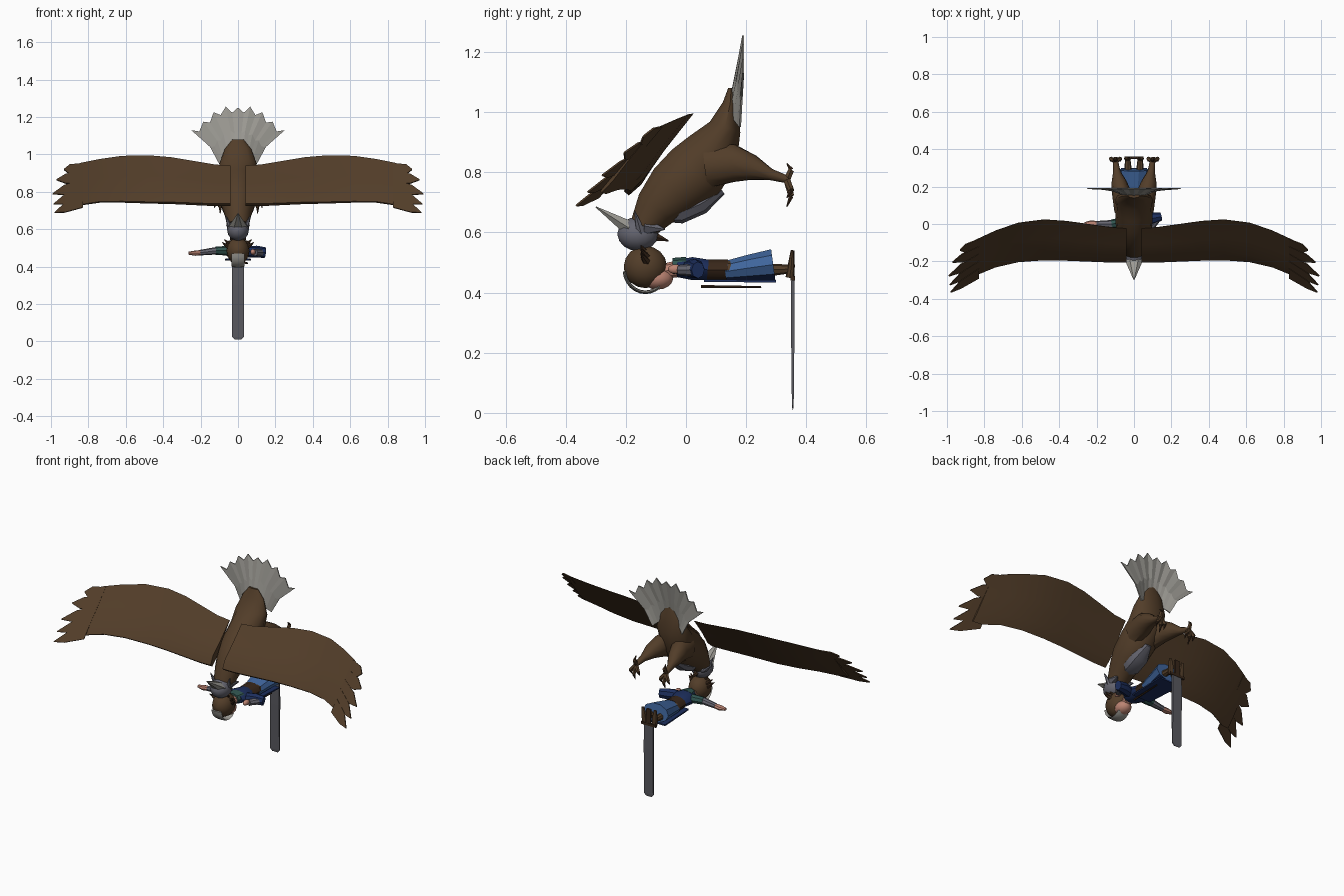
import bpy, bmesh, math
from mathutils import Vector

if "Cube" in bpy.data.objects:
    bpy.data.objects.remove(bpy.data.objects["Cube"])


def material(name, *rgb):
    m = bpy.data.materials.new(name)
    m.use_nodes = True
    m.diffuse_color = (*rgb, 1)
    m.node_tree.nodes["Principled BSDF"].inputs["Base Color"].default_value = (*rgb, 1)
    return m


brown = material("feather brown", .085, .047, .022)
dark = material("dark brown", .04, .02, .01)
pale = material("tail grey", .34, .33, .3)
slate = material("head grey", .13, .13, .16)
steel = material("steel", .1, .1, .115)
blue = material("cloth blue", .05, .13, .33)
navy = material("navy cloth", .012, .028, .11)
skin = material("skin", .5, .23, .17)
teal = material("teal cloth", .03, .09, .08)


def build(name, verts, faces, mats, thick=0, smooth=True):
    bm = bmesh.new()
    vs = [bm.verts.new(v) for v in verts]
    for f in faces:
        bm.faces.new([vs[i] for i in f])
    bmesh.ops.recalc_face_normals(bm, faces=bm.faces)
    me = bpy.data.meshes.new(name)
    bm.to_mesh(me)
    bm.free()
    for m in mats if isinstance(mats, list) else [mats]:
        me.materials.append(m)
    ob = bpy.data.objects.new(name, me)
    bpy.context.collection.objects.link(ob)
    if thick:
        mod = ob.modifiers.new("thickness", "SOLIDIFY")
        mod.thickness, mod.offset = thick, 0
    if smooth:
        bpy.ops.object.select_all(action='DESELECT')
        ob.select_set(True)
        bpy.context.view_layer.objects.active = ob
        bpy.ops.object.shade_smooth_by_angle(angle=math.radians(40))
    return ob


def strip_faces(rows, n, closed):
    return [(r * n + i, r * n + (i + 1) % n, (r + 1) * n + (i + 1) % n, (r + 1) * n + i)
            for r in range(rows - 1) for i in range(n if closed else n - 1)]


def loft(name, stations, mat, sides=12, smooth=True):
    """Stations are (x, y, z, half width, half depth) along a path."""
    pts = [Vector(s[:3]) for s in stations]
    verts = []
    for k, s in enumerate(stations):
        t = (pts[min(k + 1, len(pts) - 1)] - pts[max(k - 1, 0)]).normalized()
        ref = Vector((1, 0, 0)) if abs(t.x) < .75 else Vector((0, 1, 0))
        u = (ref - t * ref.dot(t)).normalized()
        w = t.cross(u)
        for i in range(sides):
            a = math.tau * i / sides
            verts.append(pts[k] + u * s[3] * math.cos(a) + w * s[4] * math.sin(a))
    faces = strip_faces(len(stations), sides, True)
    faces += [tuple(range(sides)), tuple(range(len(verts) - sides, len(verts)))]
    return build(name, verts, faces, mat, smooth=smooth)


def ball(name, c, r, mat):
    st = [(c[0], c[1] - r[1] * math.cos(a), c[2], r[0] * math.sin(a), r[2] * math.sin(a))
          for a in [.06 + (math.pi - .12) * i / 8 for i in range(9)]]
    return loft(name, st, mat, 14)


def spike(name, a, b, r, mat, depth=None):
    d = depth or r
    return loft(name, [(*a, r, d), (*b, .002, .002)], mat, 6, False)


def box(name, lo, hi, mat):
    v = [(x, y, z) for x in (lo[0], hi[0]) for y in (lo[1], hi[1]) for z in (lo[2], hi[2])]
    f = [(0, 1, 3, 2), (4, 5, 7, 6), (0, 1, 5, 4), (2, 3, 7, 6), (0, 2, 6, 4), (1, 3, 7, 5)]
    return build(name, v, f, mat, smooth=False)


# Bird body, rump to neck
loft("bird_body", [(0, .15, 1.08, .03, .01), (0, .147, 1.03, .07, .025), (0, .13, .95, .1, .055),
                   (0, .09, .87, .095, .095), (0, .03, .8, .1, .11), (0, -.04, .74, .095, .1),
                   (0, -.1, .68, .072, .075), (0, -.14, .62, .058, .05)], brown, 14)
loft("chest_patch", [(0, -.07, .665, .03, .03), (0, -.02, .665, .055, .036),
                     (0, .05, .695, .055, .035), (0, .12, .74, .02, .015)], slate, 8)

# Bird head, crest and beak
ball("bird_head", (0, -.16, .595), (.058, .068, .058), slate)
spike("crest", (0, -.19, .615), (0, -.3, .685), .05, pale, .028)
spike("beak", (0, -.1, .585), (0, -.058, .572), .016, dark)
for s in (-1, 1):
    spike("cheek_feather", (s * .04, -.15, .6), (s * .065, -.17, .67), .018, slate)
    spike("neck_feather", (s * .035, -.13, .62), (s * .055, -.07, .61), .03, slate)


# Wings swept back from the raised trailing edge to the leading edge
def wing_y(x, z):
    return .02 + (z - .99) * .84 - .12 * (max(0, abs(x) - .5) / .48) ** 1.5


SECTIONS = [(.04, .94, .73), (.12, .945, .73), (.24, .965, .735), (.36, .985, .74), (.48, .995, .742),
            (.62, .992, .746), (.74, .975, .745), (.84, .955, .73), (.89, .94, .735)]
PROFILE = [(0, .05), (.45, .45), (.8, 1), (1, .45), (1, -.45), (.8, -.8), (.45, -.3), (0, -.05)]
PRIMARIES = [(.93, .93, .92), (.96, .97, .865), (.985, .99, .79), (.97, .985, .735), (.96, .98, .69)]
for s, side in ((1, "left"), (-1, "right")):
    verts = []
    for x, top, low in SECTIONS:
        th = .008 + .017 * (1 - x / .9)
        for t, o in PROFILE:
            z = top + (low - top) * t
            verts.append((s * x, wing_y(x, z) - .77 * o * th, z + .64 * o * th))
    n = len(PROFILE)
    faces = strip_faces(len(SECTIONS), n, True)
    faces += [tuple(range(n)), tuple(range(len(verts) - n, len(verts)))]
    build(side + "_wing", verts, faces, brown)
    for i, (mid, tip, tz) in enumerate(PRIMARIES):
        bz = .92 - i * .043
        rows = [(.83, bz, .032), (.5 * (.83 + tip) + .02, .45 * bz + .55 * tz, .026), (tip, tz, .002)]
        fv = [(s * x, wing_y(x, z + d) - .003 * i, z + d) for x, z, h in rows for d in (-h, h)]
        build(side + "_primary", fv, strip_faces(3, 2, False), brown, .006, False)

# Tail fan with notched tips
TIPS = [(0, 1.25), (.065, 1.255), (.13, 1.225), (.185, 1.175), (.25, 1.13)]
half = []
for k, (x, z) in enumerate(TIPS):
    half.append((x, z))
    if k < 4:
        nx, nz = TIPS[k + 1]
        half.append(((x + nx) / 2 * .95, (z + nz) / 2 - .03))
edge = [(-x, z) for x, z in half[:0:-1]] + half
verts = []
for f in (0, .5, 1):
    for k, (x, z) in enumerate(edge):
        u = (k - 8) / 8
        bx, bz = u * .1, 1.0 - .05 * u * u
        by = .14 + .04 * u * u
        pinch = 1 - .15 * math.sin(math.pi * f)
        verts.append(((bx + (x - bx) * f) * pinch, by + (.19 - by) * f, bz + (z - bz) * f))
build("tail_fan", verts, strip_faces(3, len(edge), False), pale, .006, False)

# Bird legs and talons
for s, side in ((1, "left"), (-1, "right")):
    loft(side + "_bird_leg", [(s * .05, .07, .82, .055, .075), (s * .065, .16, .83, .052, .065),
                              (s * .08, .22, .815, .042, .044), (s * .092, .28, .793, .02, .02),
                              (s * .1, .34, .775, .014, .013)], brown, 10)
    for dx, dz in ((0, .055), (-.025, -.06), (.005, -.09), (.028, -.06)):
        knee = (s * .1 + dx, .35, .775 + dz * .6)
        loft("toe", [(s * .1, .335, .775, .013, .013), (*knee, .011, .011)], brown, 6)
        spike("talon", knee, (s * .1 + dx, .335, .775 + dz), .009, dark)

# Rider head
ball("rider_hair", (0, -.135, .485), (.062, .072, .072), brown)
ball("rider_face", (0, -.095, .447), (.045, .052, .038), skin)
for i in range(7):
    a = math.pi * (i / 6)
    c, d = math.cos(a), math.sin(a)
    spike("hair_lock", (.045 * c, -.13, .5 + .03 * d), (.085 * c, -.15, .53 + .03 * d), .016, dark)
rim = [Vector((0, -.135 - .07 * math.cos(a), .478 - .077 * math.sin(a)))
       for a in [.1 + 2.2 * i / 9 for i in range(10)]]
loft("head_band", [(*p, .035, .006) for p in rim], pale, 8)

# Rider torso, belt and flared coat
loft("neck", [(0, -.08, .47, .025, .025), (0, -.02, .48, .03, .028)], skin, 8)
loft("collar", [(0, -.045, .485, .035, .03), (0, .0, .485, .055, .034)], teal, 8)
loft("torso", [(0, -.03, .48, .05, .03), (0, .02, .48, .068, .04), (0, .08, .475, .05, .035)], navy, 10)
loft("belt", [(0, .07, .475, .052, .036), (0, .14, .475, .055, .037)], dark, 10)
coat = loft("coat_skirt", [(0, .13, .47, .055, .036), (0, .21, .482, .068, .046),
                           (0, .29, .493, .085, .054)], [blue, navy], 10, False)
for p in coat.data.polygons:
    p.material_index = int(p.center.z < .45)
build("coat_tail", [(-.06, .06, .44), (.06, .06, .44), (-.07, .3, .437), (.07, .3, .437)],
      [(0, 1, 3, 2)], navy, .008, False)
loft("scabbard", [(.04, .05, .42, .006, .006), (.05, .25, .418, .004, .004)], dark, 6)

# Rider arms: right reaches out, left bends toward the head
loft("right_sleeve", [(-.05, .01, .485, .028, .026), (-.12, .0, .485, .024, .022)], teal, 8)
loft("right_bracer", [(-.115, .0, .485, .022, .02), (-.2, .0, .475, .016, .015)], slate, 8)
loft("right_hand", [(-.195, .0, .475, .015, .014), (-.23, .0, .472, .02, .014),
                    (-.265, .0, .472, .01, .008)], skin, 8)
loft("left_upper_arm", [(.05, .015, .48, .03, .03), (.1, .03, .48, .032, .032),
                        (.145, .04, .475, .022, .028)], navy, 8)
loft("left_forearm", [(.13, .04, .475, .022, .022), (.09, -.02, .475, .018, .018)], slate, 8)
ball("left_hand", (.08, -.035, .478), (.014, .025, .016), skin)

# Rider legs and boots
for s, side in ((1, "left"), (-1, "right")):
    loft(side + "_rider_leg", [(s * .028, .14, .475, .028, .03), (s * .032, .27, .475, .022, .022),
                               (s * .033, .34, .478, .015, .015)], brown, 8)
    loft(side + "_boot", [(s * .033, .345, .45, .016, .014), (s * .036, .35, .49, .018, .012),
                          (s * .042, .353, .54, .01, .005)], brown, 8)

# Long hanging blade with its grip
loft("blade", [(0, .355, .012, .018, .002), (0, .355, .03, .031, .003), (0, .355, .25, .031, .006),
               (0, .355, .45, .031, .006)], steel, 4, False).hide_render = True
bpy.data.objects.remove(bpy.data.objects["blade"])
blade_rows = [(.01, .018, .001), (.025, .031, .003), (.3, .031, .006), (.45, .031, .005)]
bv = [(x * w, .355 + y * d, z) for z, w, d in blade_rows for x, y in ((-1, -1), (1, -1), (1, 1), (-1, 1))]
build("blade", bv, strip_faces(4, 4, True) + [(0, 1, 2, 3), (12, 13, 14, 15)], steel, smooth=False)
box("grip", (-.014, .349, .44), (.014, .361, .54), dark)
box("cross_guard", (-.05, .348, .44), (.05, .362, .455), dark)
